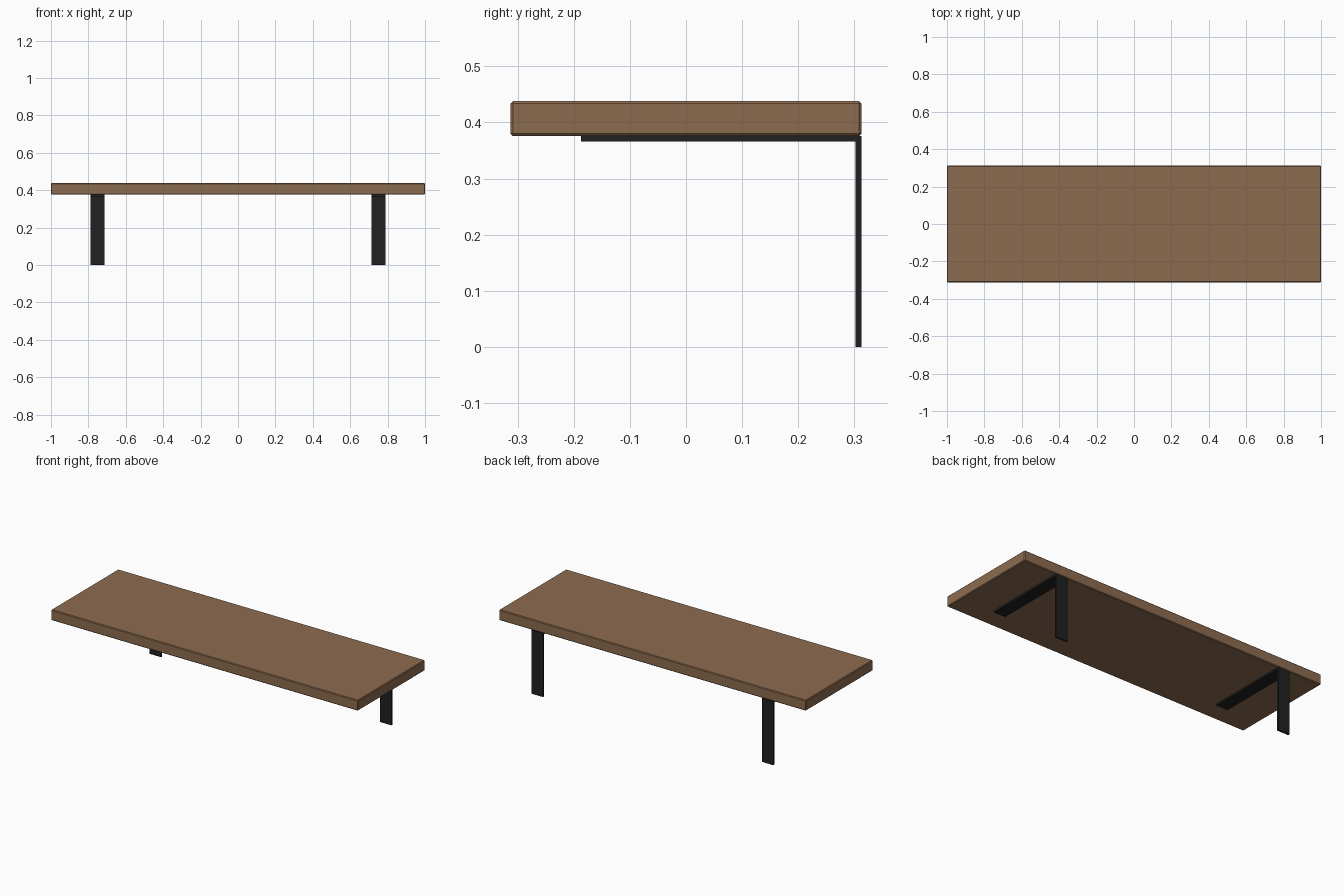
import bpy, bmesh

if "Cube" in bpy.data.objects:
    bpy.data.objects.remove(bpy.data.objects["Cube"])


def material(name, color):
    m = bpy.data.materials.new(name)
    m.diffuse_color = color
    m.use_nodes = True
    m.node_tree.nodes["Principled BSDF"].inputs["Base Color"].default_value = m.diffuse_color
    return m


def add_object(name, bm, mat):
    bmesh.ops.recalc_face_normals(bm, faces=bm.faces)
    mesh = bpy.data.meshes.new(name)
    bm.to_mesh(mesh)
    bm.free()
    mesh.materials.append(mat)
    obj = bpy.data.objects.new(name, mesh)
    bpy.context.collection.objects.link(obj)
    return obj


wood = material("wood", (0.27, 0.15, 0.08, 1))
metal = material("black_metal", (0.015, 0.015, 0.015, 1))

DEPTH = 0.3125
BOTTOM, TOP = 0.376, 0.438
THICK = 0.01

# Wooden board with finely chamfered edges
bm = bmesh.new()
bmesh.ops.create_cube(bm, size=1)
bmesh.ops.scale(bm, vec=(2, 2 * DEPTH, TOP - BOTTOM), verts=bm.verts)
bmesh.ops.translate(bm, vec=(0, 0, (TOP + BOTTOM) / 2), verts=bm.verts)
board = add_object("shelf_board", bm, wood)
bevel = board.modifiers.new("chamfer", 'BEVEL')
bevel.width = 0.004
bevel.segments = 1

# L-shaped flat-bar brackets: arm under the board, plate down the back
profile = [(-0.1875, BOTTOM), (DEPTH, BOTTOM), (DEPTH, 0), (DEPTH - THICK, 0),
           (DEPTH - THICK, BOTTOM - THICK), (-0.1875, BOTTOM - THICK)]
for side, x in (("left", -0.75), ("right", 0.75)):
    bm = bmesh.new()
    face = bm.faces.new([bm.verts.new((x - 0.0375, y, z)) for y, z in profile])
    ext = bmesh.ops.extrude_face_region(bm, geom=[face], use_keep_orig=True)
    bmesh.ops.translate(bm, vec=(0.075, 0, 0), verts=[
        v for v in ext["geom"] if isinstance(v, bmesh.types.BMVert)])
    add_object(side + "_bracket", bm, metal)
